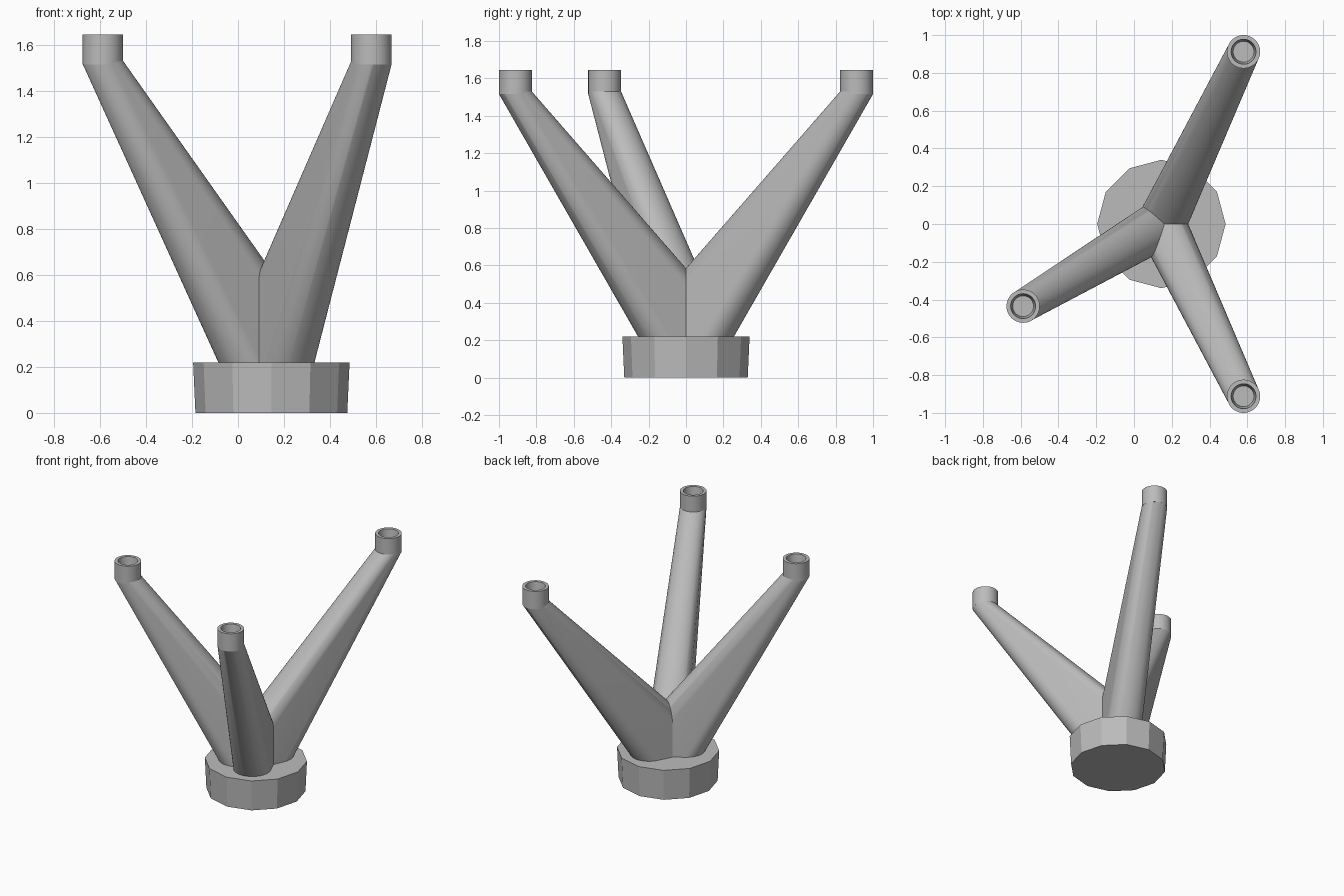
import bpy, bmesh, math
from mathutils import Vector

cube = bpy.data.objects.get("Cube")
if cube:
    bpy.data.objects.remove(cube, do_unlink=True)

grey = bpy.data.materials.new("plain grey")
grey.use_nodes = True
colour = (0.5, 0.5, 0.5, 1)
grey.diffuse_color = colour
grey.node_tree.nodes["Principled BSDF"].inputs["Base Color"].default_value = colour

HUB = Vector((0.145, 0))
TIPS = {"back_left": (0.58, 0.912), "front_left": (0.58, -0.912), "front_right": (-0.587, -0.435)}
ARM_R, TIP_R = 0.13, 0.088
SHOULDER, TIP_Z, TOP = 0.435, 1.515, 1.645


def ring(bm, centre, r, z, n):
    return [bm.verts.new((centre[0] + r * math.cos(2 * math.pi * i / n),
                          centre[1] + r * math.sin(2 * math.pi * i / n), z)) for i in range(n)]


def finish(name, bm, smooth):
    bmesh.ops.recalc_face_normals(bm, faces=bm.faces)
    mesh = bpy.data.meshes.new(name)
    bm.to_mesh(mesh)
    bm.free()
    mesh.materials.append(grey)
    ob = bpy.data.objects.new(name, mesh)
    bpy.context.collection.objects.link(ob)
    if smooth:
        bpy.ops.object.select_all(action="DESELECT")
        ob.select_set(True)
        bpy.context.view_layer.objects.active = ob
        bpy.ops.object.shade_smooth_by_angle(angle=math.radians(29))


def lathe(name, centre, profile, n, smooth):
    """Closed stack of rings, capped at the first and last one."""
    bm = bmesh.new()
    rings = [ring(bm, centre, r, z, n) for r, z in profile]
    for a, b in zip(rings, rings[1:]):
        for i in range(n):
            j = (i + 1) % n
            bm.faces.new((a[i], a[j], b[j], b[i]))
    bm.faces.new(rings[0])
    bm.faces.new(rings[-1])
    finish(name, bm, smooth)


# Twelve-sided tapered foot
lathe("base", HUB, [(0.33, 0), (0.34, 0.22)], 12, False)

for side, tip in TIPS.items():
    tip = Vector(tip)
    # Arm: hull from the hub cylinder to the tip disc
    bm = bmesh.new()
    low = 0.02
    ring(bm, HUB.lerp(tip, low / TIP_Z), ARM_R, low, 48)
    ring(bm, HUB, ARM_R, SHOULDER, 48)
    for z in (TIP_Z, TIP_Z + 0.015):
        ring(bm, tip, TIP_R - 0.0005, z, 48)
    hull = bmesh.ops.convex_hull(bm, input=bm.verts)
    spare = {v for v in hull["geom_interior"] if isinstance(v, bmesh.types.BMVert)}
    bmesh.ops.delete(bm, geom=list(spare), context="VERTS")
    bmesh.ops.dissolve_limit(bm, angle_limit=0.005, verts=bm.verts, edges=bm.edges)
    finish(side + "_arm", bm, True)

    # Upright socket with a tapered bore
    lathe(side + "_socket", tip,
          [(TIP_R, TIP_Z), (TIP_R, TOP), (0.066, TOP), (0.055, TIP_Z + 0.04)], 48, True)
